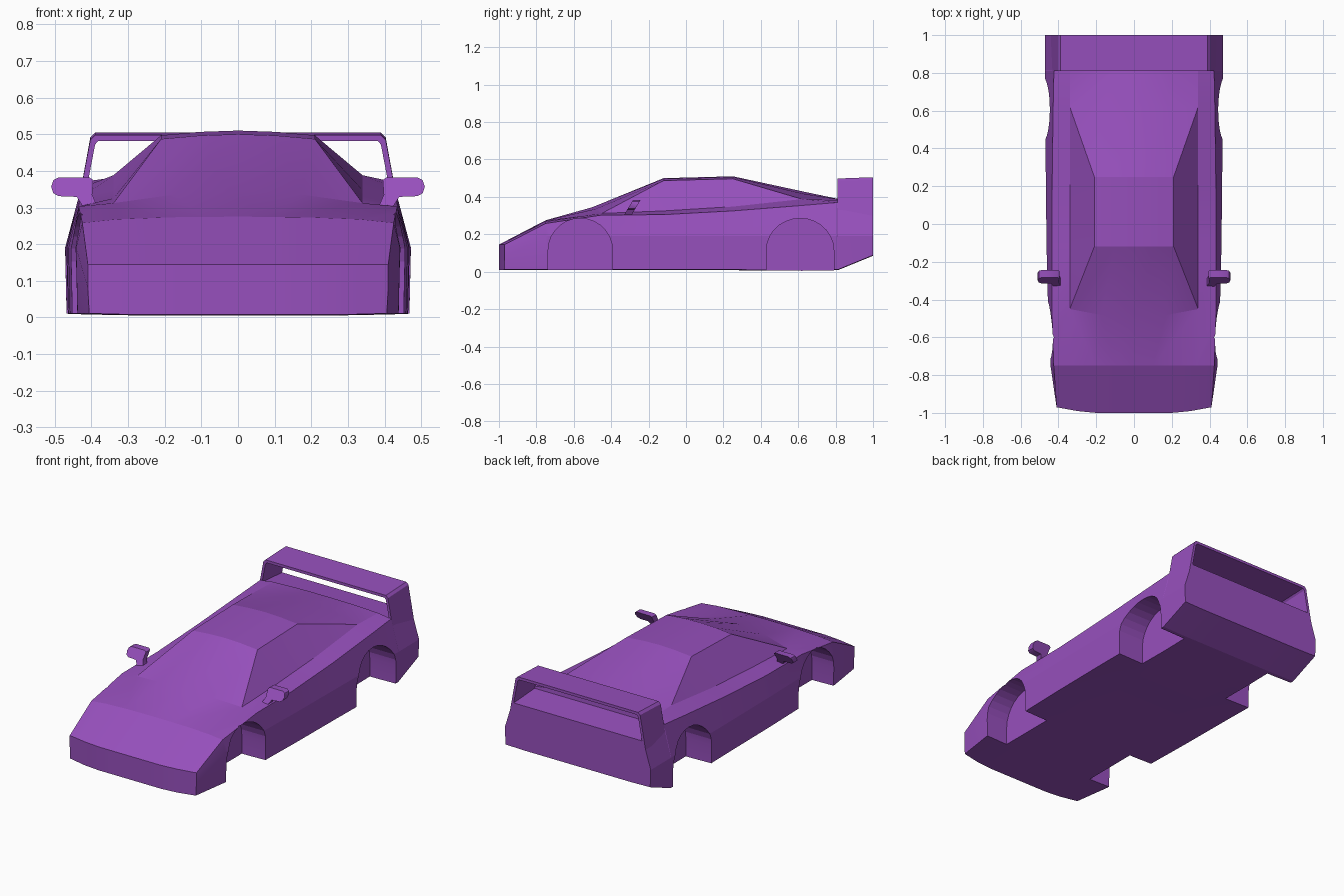
import bpy, bmesh, math

cube = bpy.data.objects.get("Cube")
if cube:
    bpy.data.objects.remove(cube, do_unlink=True)

paint = bpy.data.materials.new("purple paint")
paint.use_nodes = True
colour = (0.31, 0.08, 0.51, 1)
paint.diffuse_color = colour
paint.node_tree.nodes["Principled BSDF"].inputs["Base Color"].default_value = colour


def finish(name, bm):
    bmesh.ops.remove_doubles(bm, verts=bm.verts, dist=0.0005)
    bmesh.ops.dissolve_degenerate(bm, dist=0.0005, edges=bm.edges)
    bmesh.ops.recalc_face_normals(bm, faces=bm.faces)
    mesh = bpy.data.meshes.new(name)
    bm.to_mesh(mesh)
    bm.free()
    obj = bpy.data.objects.new(name, mesh)
    bpy.context.collection.objects.link(obj)
    mesh.materials.append(paint)
    return obj


def select(obj):
    bpy.ops.object.select_all(action="DESELECT")
    obj.select_set(True)
    bpy.context.view_layer.objects.active = obj


def soften(obj, degrees):
    select(obj)
    bpy.ops.object.shade_smooth_by_angle(angle=math.radians(degrees))


def prism(name, profile, place):
    """Closed profile swept between two ends; place(u, v, end) gives a point."""
    bm = bmesh.new()
    a, b = [[bm.verts.new(place(u, v, e)) for u, v in profile] for e in (0, 1)]
    n = len(profile)
    for i in range(n):
        j = (i + 1) % n
        bm.faces.new((a[i], a[j], b[j], b[i]))
    bm.faces.new(a)
    bm.faces.new(b)
    return finish(name, bm)


# Body stations: y, bow, floor z, centre z, then (x, z) of roof edge,
# cabin base, shoulder and waist
stations = [
    (-1.0, 0.03, .008, .145, (.20, .145), (.30, .145), (.41, .145), (.41, .08)),
    (-.75, 0, .008, .275, (.20, .273), (.33, .268), (.425, .258), (.442, .19)),
    (-.50, 0.05, .008, .345, (.34, .312), (.34, .312), (.435, .303), (.455, .19)),
    (-.12, 0, .008, .50, (.21, .487), (.34, .325), (.435, .305), (.463, .19)),
    (.25, 0, .008, .51, (.21, .497), (.34, .348), (.433, .325), (.467, .19)),
    (.62, 0, .005, .43, (.34, .388), (.34, .388), (.428, .354), (.47, .19)),
    (.81, 0, .008, .39, (.20, .388), (.34, .382), (.424, .37), (.472, .19)),
    (.812, 0, .008, .36, (.20, .36), (.34, .36), (.424, .36), (.472, .19)),
    (1.0, 0, .085, .345, (.20, .345), (.34, .345), (.424, .345), (.472, .19)),
]


def section(bm, y, bow, floor, crown, roof, base, shoulder, waist):
    inner = (roof[0] / 2, crown * .72 + roof[1] * .28)
    top = [(0, crown), inner, roof, base, shoulder]
    sill = (waist[0] - .004, floor + .003)
    half = top + [waist, sill] + [(x, floor) for x, z in top[3::-1]]
    ring = half + [(-x, z) for x, z in half[9:0:-1]]
    start = .2 if y == -1 else 0
    span = .21 if y == -1 else .34

    def bend(x):
        return y + bow * min(1, max(0, (abs(x) - start) / span)) ** 1.5

    return [bm.verts.new((x, bend(x), z)) for x, z in ring]


def cap(bm, ring):
    for i in range(4):
        loop = [i, i + 1] + ([5] if i == 3 else []) + [9 - i, 10 - i]
        bm.faces.new([ring[k] for k in loop])
        bm.faces.new([ring[-k % 20] for k in loop])


bm = bmesh.new()
rings = [section(bm, *s) for s in stations]
for a, b in zip(rings, rings[1:]):
    for i in range(20):
        j = (i + 1) % 20
        bm.faces.new((a[i], a[j], b[j], b[i]))
cap(bm, rings[0])
cap(bm, rings[-1])
body = finish("car_body", bm)

# Wheel arches cut from the sides
for centre, radius in ((-.565, .172), (.61, .18)):
    arch = [(centre + radius * math.cos(math.pi * k / 14),
             .115 + .17 * math.sin(math.pi * k / 14)) for k in range(15)]
    arch += [(centre - radius, -.1), (centre + radius, -.1)]
    for side in (-1, 1):
        cutter = prism("arch_cutter", arch,
                       lambda u, v, e: (side * (.30 + .3 * e), u, v))
        cutter.hide_render = True
        cut = body.modifiers.new("wheel_arch", "BOOLEAN")
        cut.operation = "DIFFERENCE"
        cut.solver = "EXACT"
        cut.object = cutter
        select(body)
        bpy.ops.object.modifier_apply(modifier=cut.name)
        bpy.data.objects.remove(cutter, do_unlink=True)
soften(body, 11)

# Rear wing: a hoop rising from the tail
outer = [(.440, .29), (.403, .485), (.39, .498)]
inner = [(.381, .482), (.39, .472), (.425, .29)]
hoop = outer + [(-x, z) for x, z in outer[::-1]]
hoop += [(-x, z) for x, z in inner[::-1]] + inner
wing = prism("rear_wing", hoop,
             lambda u, v, e: (u, .81 + .19 * e, v + (.007 * e if v > .4 else 0)))

# Door mirrors: rounded heads on short stalks, leaning back
head = [(.395, .375), (.405, .382), (.49, .382), (.504, .375), (.51, .357),
        (.504, .339), (.49, .331), (.44, .329), (.425, .305), (.385, .305),
        (.398, .335)]
for side, label in ((1, "left"), (-1, "right")):
    mirror = prism(label + "_door_mirror", head,
                   lambda u, v, e: (side * u, -.33 + .04 * e + (v - .305) * .6, v))
    soften(mirror, 40)
